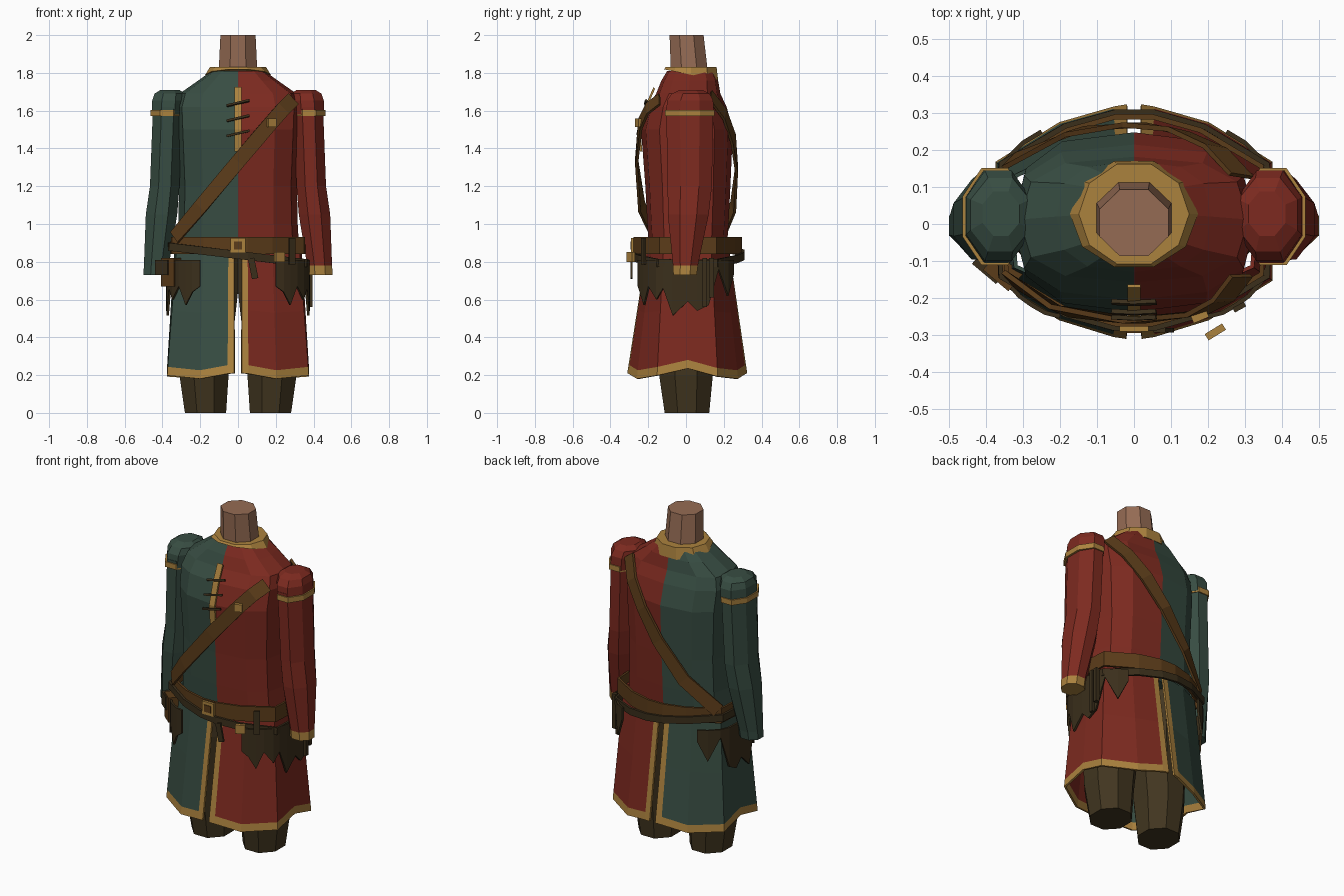
import bpy, math
from mathutils import Vector, Matrix

if "Cube" in bpy.data.objects:
    bpy.data.objects.remove(bpy.data.objects["Cube"])


def mat(name, rgb):
    m = bpy.data.materials.new(name)
    m.diffuse_color = (*rgb, 1)
    m.use_nodes = True
    m.node_tree.nodes["Principled BSDF"].inputs["Base Color"].default_value = m.diffuse_color
    return m


RED = mat("red cloth", (.205, .023, .014))
GREEN = mat("green cloth", (.039, .074, .055))
GOLD = mat("gold trim", (.41, .223, .048))
LEATHER = mat("brown leather", (.105, .045, .010))
DARK = mat("dark leather", (.043, .028, .011))
HOSE = mat("dark hose", (.053, .036, .014))
SKIN = mat("skin", (.30, .148, .088))


def make(name, verts, faces, mats, rule=None, thick=0):
    me = bpy.data.meshes.new(name)
    me.from_pydata([tuple(v) for v in verts], [], faces)
    for m in mats:
        me.materials.append(m)
    if rule:
        for p in me.polygons:
            p.material_index = rule(p)
    ob = bpy.data.objects.new(name, me)
    bpy.context.collection.objects.link(ob)
    if thick:
        mod = ob.modifiers.new("thickness", 'SOLIDIFY')
        mod.thickness = thick
        mod.offset = 0
    return ob


def loft(name, rings, n, mats, rule=None, flat=True, tilt=0, power=1):
    """Stack of n-sided rings (z, cx, cy, rx, ry); tilt lowers the back of the
    first ring, power below 1 makes the outline boxier."""
    verts, faces = [], []
    off, k = (math.pi / n, 1 / math.cos(math.pi / n)) if flat else (0, 1)
    full = lambda v: math.copysign(abs(v) ** power, v) if abs(v) > 1e-6 else 0
    for j, (z, cx, cy, rx, ry) in enumerate(rings):
        for i in range(n):
            a = -math.pi / 2 + off + 2 * math.pi * i / n
            dy = ry * k * full(math.sin(a))
            verts.append((cx + rx * k * full(math.cos(a)), cy + dy, z - (tilt * dy if j == 0 else 0)))
    for j in range(len(rings) - 1):
        for i in range(n):
            a, b = j * n + i, j * n + (i + 1) % n
            faces.append((a, b, b + n, a + n))
    # caps as fans of two halves so that colours can split down the middle
    h, t = n // 2, len(verts) - n
    for lo, hi in ((0, h), (h, n)):
        idx = [i % n for i in range(lo, hi + 1)]
        faces.append(tuple(reversed(idx)))
        faces.append(tuple(t + i for i in idx))
    return make(name, verts, faces, mats, rule)


def ribbon(name, path, width, thick, m, closed=False):
    """Flat strap along a path, facing away from the body and up at the shoulders."""
    P = [Vector(p) for p in path]
    n, verts, faces = len(P), [], []
    for i, p in enumerate(P):
        a = P[i - 1] if (i or closed) else p
        b = P[(i + 1) % n] if (i < n - 1 or closed) else p
        out = Vector((p.x / .12, p.y / .06, max(0, p.z - 1.45) * 11)).normalized()
        w = (b - a).cross(out).normalized() * width / 2
        o = out * thick / 2
        verts += [p + w + o, p - w + o, p - w - o, p + w - o]
    for i in range(n if closed else n - 1):
        q, r = 4 * i, 4 * ((i + 1) % n)
        faces += [(q + k, q + (k + 1) % 4, r + (k + 1) % 4, r + k) for k in range(4)]
    if not closed:
        faces += [(3, 2, 1, 0), tuple(range(4 * n - 4, 4 * n))]
    return make(name, verts, faces, [m])


def box(name, loc, size, m, rz=0, ry=0):
    M = Matrix.Translation(loc) @ Matrix.Rotation(rz, 4, 'Z') @ Matrix.Rotation(ry, 4, 'Y')
    v = [M @ Vector((x * size[0] / 2, y * size[1] / 2, z * size[2] / 2))
         for x in (-1, 1) for y in (-1, 1) for z in (-1, 1)]
    f = [(0, 1, 3, 2), (4, 6, 7, 5), (0, 4, 5, 1), (2, 3, 7, 6), (0, 2, 6, 4), (1, 5, 7, 3)]
    return make(name, v, f, [m])


# Torso, split into two colours down the middle
half = lambda p: 0 if p.center.x > 0 else 1
loft("torso", [(.85, 0, .01, .325, .205), (1.0, 0, .01, .316, .215), (1.2, 0, .01, .312, .225),
               (1.5, 0, .005, .325, .243), (1.62, 0, .005, .33, .21), (1.69, 0, .012, .31, .17),
               (1.76, 0, .02, .21, .15), (1.81, 0, .025, .14, .125)],
     12, [RED, GREEN], half, flat=False, power=.74)

# Collar and neck
loft("collar", [(1.79, 0, .027, .165, .143), (1.83, 0, .027, .142, .135)], 10, [GOLD], tilt=.2)
loft("neck", [(1.75, 0, .022, .105, .10), (2.0, 0, .003, .093, .09)], 8, [SKIN])

# Skirt panels: columns run from the front slit round to the back slit
COLS = [((.02, -.20), (.02, -.305, .21)), ((.05, -.198), (.054, -.30, .207)),
        ((.18, -.175), (.20, -.255, .18)), ((.32, -.115), (.37, -.15, .198)),
        ((.33, .01), (.37, .01, .235)), ((.32, .13), (.37, .165, .192)),
        ((.18, .195), (.20, .27, .18)), ((.05, .218), (.054, .312, .207)),
        ((.018, .22), (.018, .318, .21))]

for s, cloth, side in ((1, RED, "right"), (-1, GREEN, "left")):
    nc, verts, faces = len(COLS), [], []
    for r in range(4):
        for (tx, ty), (hx, hy, hz) in COLS:
            t = (0, .5, 1 - .045 / (.88 - hz), 1)[r]
            verts.append((s * (tx + (hx - tx) * t), ty + (hy - ty) * t, .88 + (hz - .88) * t))
    for r in range(3):
        for c in range(nc - 1):
            f = (r * nc + c, (r + 1) * nc + c, (r + 1) * nc + c + 1, r * nc + c + 1)
            faces.append(f if s > 0 else f[::-1])
    trim = lambda p: 1 if p.index // 8 == 2 or p.index % 8 in (0, 7) else 0
    make(side + "_skirt", verts, faces, [cloth, GOLD], trim, .012)

    # Legs, meeting at the crotch
    loft(side + "_leg", [(0, s * .172, .005, .109, .118), (.2, s * .18, 0, .13, .142),
                         (.64, s * .16, 0, .16, .165), (.88, s * .15, .01, .155, .16)], 8, [HOSE])

    # Sleeve, puffed shoulder cap and gold arm band; only the red sleeve has a gold cuff
    cuff = lambda p: 1 if p.center.z < .78 else 0
    loft(side + "_sleeve", [(.73, s * .435, -.005, .066, .062), (.78, s * .432, -.003, .066, .066),
                            (1.05, s * .405, .012, .083, .108), (1.2, s * .388, .02, .078, .117),
                            (1.62, s * .372, .02, .078, .125)],
         8, [cloth, GOLD if s > 0 else cloth], cuff)
    loft(side + "_shoulder_cap", [(1.58, s * .372, .02, .085, .126), (1.655, s * .367, .022, .087, .122),
                                  (1.69, s * .362, .025, .08, .10), (1.71, s * .36, .028, .05, .06)],
         8, [cloth])
    loft(side + "_arm_band", [(1.572, s * .377, .02, .087, .131), (1.604, s * .377, .02, .087, .131)], 8, [GOLD])

    # Ragged hip cloth hanging from the thin belt
    jag = [(.20, -.25, .67), (.24, -.24, .64), (.275, -.22, .57), (.31, -.195, .67),
           (.345, -.155, .60), (.36, -.12, .66), (.372, -.07, .515), (.375, .01, .59),
           (.375, .06, .54), (.372, .12, .57), (.35, .17, .76), (.30, .22, .62), (.25, .25, .74)]
    n = len(jag)
    verts = [(s * x, y, .81) for x, y, z in jag] + [(s * x, y, z) for x, y, z in jag]
    make(side + "_hip_cloth", verts, [(i, i + n, i + n + 1, i + 1) for i in range(n - 1)], [DARK], thick=.012)

# Front placket and lacing
ribbon("placket", [(0, -.238, 1.385), (0, -.246, 1.5), (0, -.212, 1.62), (0, -.168, 1.72)], .036, .012, GOLD)
for z, y in ((1.48, -.255), (1.56, -.24), (1.64, -.214)):
    ribbon("lace", [(-.06, y + .003, z - .014), (0, y, z), (.06, y + .003, z + .014)], .012, .012, DARK)

# Wide belt and thin slanted belt
OUT = [(.05, 1), (.18, .87), (.345, .52), (.352, 0), (.345, -.52), (.18, -.87), (.05, -1)]
OUT += [(-x, y) for x, y in reversed(OUT)]
ring = lambda k: [(x * k, .01 + y * .28 * k) for x, y in OUT][::-1]
ribbon("wide_belt", [(x, y, .887) for x, y in ring(1)], .09, .014, LEATHER, True)
ribbon("thin_belt", [(x, y, .836 - .12 * x) for x, y in ring(1.045)], .042, .014, DARK, True)
box("belt_buckle", (0, -.28, .887), (.078, .022, .078), GOLD)
box("belt_buckle_inset", (0, -.289, .887), (.042, .012, .042), LEATHER)
box("thin_belt_buckle", (.22, -.292, .825), (.055, .02, .052), GOLD, rz=.55)
box("belt_tail", (.08, -.288, .765), (.034, .012, .11), DARK, ry=-.2)

# Shoulder strap, right shoulder to left hip, front and back
ribbon("shoulder_strap", [(-.335, -.15, .93), (-.2, -.235, 1.09), (0, -.262, 1.33), (.17, -.242, 1.53),
                          (.24, -.205, 1.61), (.29, -.14, 1.66)], .078, .014, LEATHER)
ribbon("back_strap", [(.29, .13, 1.68), (.22, .205, 1.58), (.12, .25, 1.45), (0, .268, 1.29),
                      (-.16, .25, 1.09), (-.335, .17, .92)], .078, .014, LEATHER)
box("strap_buckle", (.178, -.25, 1.535), (.045, .022, .045), GOLD, rz=.4)

# Left hip pouch, right hip sheath
box("pouch", (-.355, -.13, .745), (.09, .06, .15), LEATHER, rz=-.7)
box("pouch_flap", (-.385, -.11, .77), (.085, .065, .08), DARK, rz=-.7)
for y, h in ((.10, .26), (.135, .21)):
    box("sheath", (.383, y, .82 - h / 2), (.024, .024, h), DARK)
box("hip_loop", (.285, -.225, .855), (.035, .014, .14), DARK, rz=.5)
